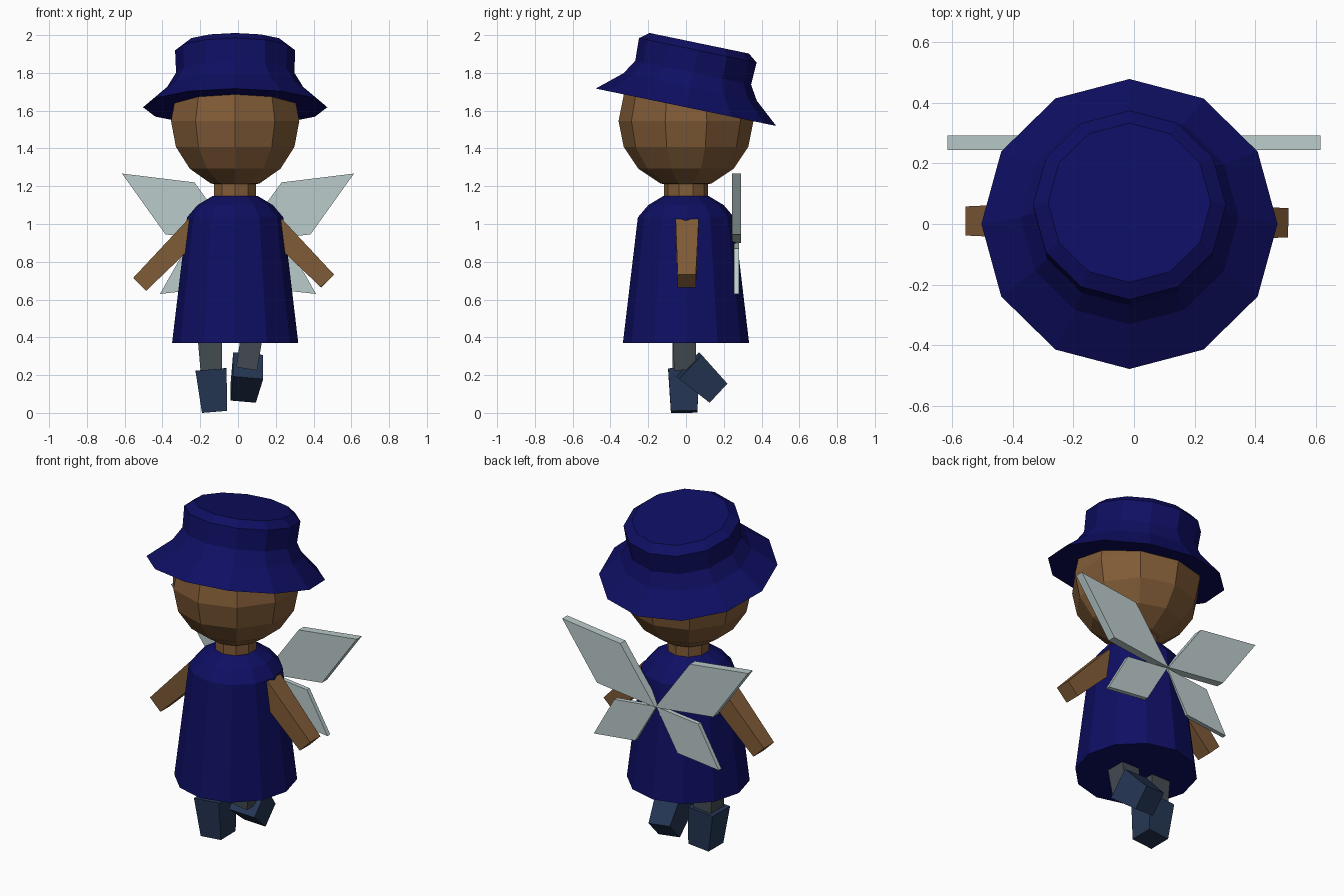
import bpy, bmesh, math
from mathutils import Vector, Matrix

if "Cube" in bpy.data.objects:
    bpy.data.objects.remove(bpy.data.objects["Cube"])

CX = -0.015  # body axis


def material(name, rgb):
    m = bpy.data.materials.new(name)
    m.diffuse_color = (*rgb, 1)
    m.use_nodes = True
    m.node_tree.nodes["Principled BSDF"].inputs["Base Color"].default_value = m.diffuse_color
    return m


NAVY = material("navy cloth", (0.0045, 0.0045, 0.125))
SKIN = material("brown skin", (0.22, 0.106, 0.038))
GREY = material("grey leggings", (0.058, 0.072, 0.084))
BOOT = material("slate blue boots", (0.018, 0.037, 0.088))
WING = material("pale wing", (0.50, 0.60, 0.60))


def finish(name, bm, mat):
    bmesh.ops.remove_doubles(bm, verts=bm.verts[:], dist=1e-5)
    bmesh.ops.recalc_face_normals(bm, faces=bm.faces[:])
    me = bpy.data.meshes.new(name)
    bm.to_mesh(me)
    bm.free()
    me.materials.append(mat)
    ob = bpy.data.objects.new(name, me)
    bpy.context.collection.objects.link(ob)
    return ob


def loft(name, rings, mat):
    """Closed skin through rings of points, capped at both ends."""
    bm = bmesh.new()
    loops = [[bm.verts.new(p) for p in ring] for ring in rings]
    n = len(loops[0])
    for a, b in zip(loops, loops[1:]):
        for i in range(n):
            j = (i + 1) % n
            bm.faces.new((a[i], a[j], b[j], b[i]))
    bm.faces.new(loops[0][::-1])
    bm.faces.new(loops[-1])
    return finish(name, bm, mat)


def lathe(name, profile, sides, mat, matrix):
    rings = []
    for r, z in profile:
        angles = [math.pi / 2 + math.tau * i / sides for i in range(sides)]
        rings.append([matrix @ Vector((r * math.cos(a), r * math.sin(a), z)) for a in angles])
    return loft(name, rings, mat)


def beam(name, start, end, size0, size1, hint, mat):
    """Tapered box from start to end; first size runs along the hint axis."""
    start, end = Vector(start), Vector(end)
    d = (end - start).normalized()
    u = Vector(hint)
    u = (u - u.dot(d) * d).normalized()
    v = d.cross(u)
    rings = [[p + u * s * w / 2 + v * t * h / 2
              for s, t in ((-1, -1), (1, -1), (1, 1), (-1, 1))]
             for p, (w, h) in ((start, size0), (end, size1))]
    return loft(name, rings, mat)


axis = Matrix.Translation((CX, 0, 0))

# Dress with rounded shoulders
lathe("dress", [(0.334, 0.37), (0.255, 1.035), (0.20, 1.10), (0.12, 1.148)], 12, NAVY, axis)

# Neck and ball head
lathe("neck", [(0.117, 1.10), (0.117, 1.26)], 10, SKIN, axis)
R, HZ = 0.357, 1.545
ball = [(R * math.cos(a), HZ + R * math.sin(a))
        for a in (math.radians(-90 + 22.5 * i) for i in range(1, 8))]
lathe("head", [(1e-6, HZ - R)] + ball + [(1e-6, HZ + R)], 10, SKIN, axis)

# Hat tipped towards the back, with a flat underside
tip = Matrix.Translation((CX, 0, 1.618)) @ Matrix.Rotation(math.radians(-11.7), 4, 'X')
lathe("hat", [(0.488, 0), (0.36, 0.11), (0.313, 0.187), (0.318, 0.308), (0.268, 0.346)],
      12, NAVY, tip)

# Arms
for name, start, end in (("left_arm", (-0.22, 0.01, 0.985), (-0.521, 0.01, 0.68)),
                         ("right_arm", (0.19, 0.006, 0.985), (0.474, 0.004, 0.698))):
    beam(name, start, end, (0.122, 0.12), (0.096, 0.097), (0, 1, 0), SKIN)

# Legs and boots: one straight, one kicked back
X = (1, 0, 0)
beam("straight_leg", (-0.15, -0.01, 0.42), (-0.14, -0.01, 0.18), (0.13, 0.125), (0.11, 0.12), X, GREY)
beam("bent_leg", (0.075, -0.01, 0.42), (0.046, -0.005, 0.235), (0.115, 0.125), (0.112, 0.115), X, GREY)
beam("straight_boot", (-0.143, -0.012, 0.230), (-0.124, -0.01, 0.006), (0.165, 0.165), (0.134, 0.14), X, BOOT)
beam("bent_boot", (0.054, 0.016, 0.25), (0.028, 0.166, 0.11), (0.16, 0.175), (0.134, 0.138), X, BOOT)

# Four diamond wings meeting at one point on the back
for side, s in (("right", 1), ("left", -1)):
    for part, pts, y0, y1 in (
            ("upper", ((0, 0.90), (0.23, 1.22), (0.614, 1.267), (0.384, 0.945)), 0.244, 0.292),
            ("lower", ((0, 0.90), (0.277, 0.87), (0.413, 0.63), (0.14, 0.66)), 0.255, 0.281)):
        loft(f"{side}_{part}_wing", [[(s * x, y, z) for x, z in pts] for y in (y0, y1)], WING)
